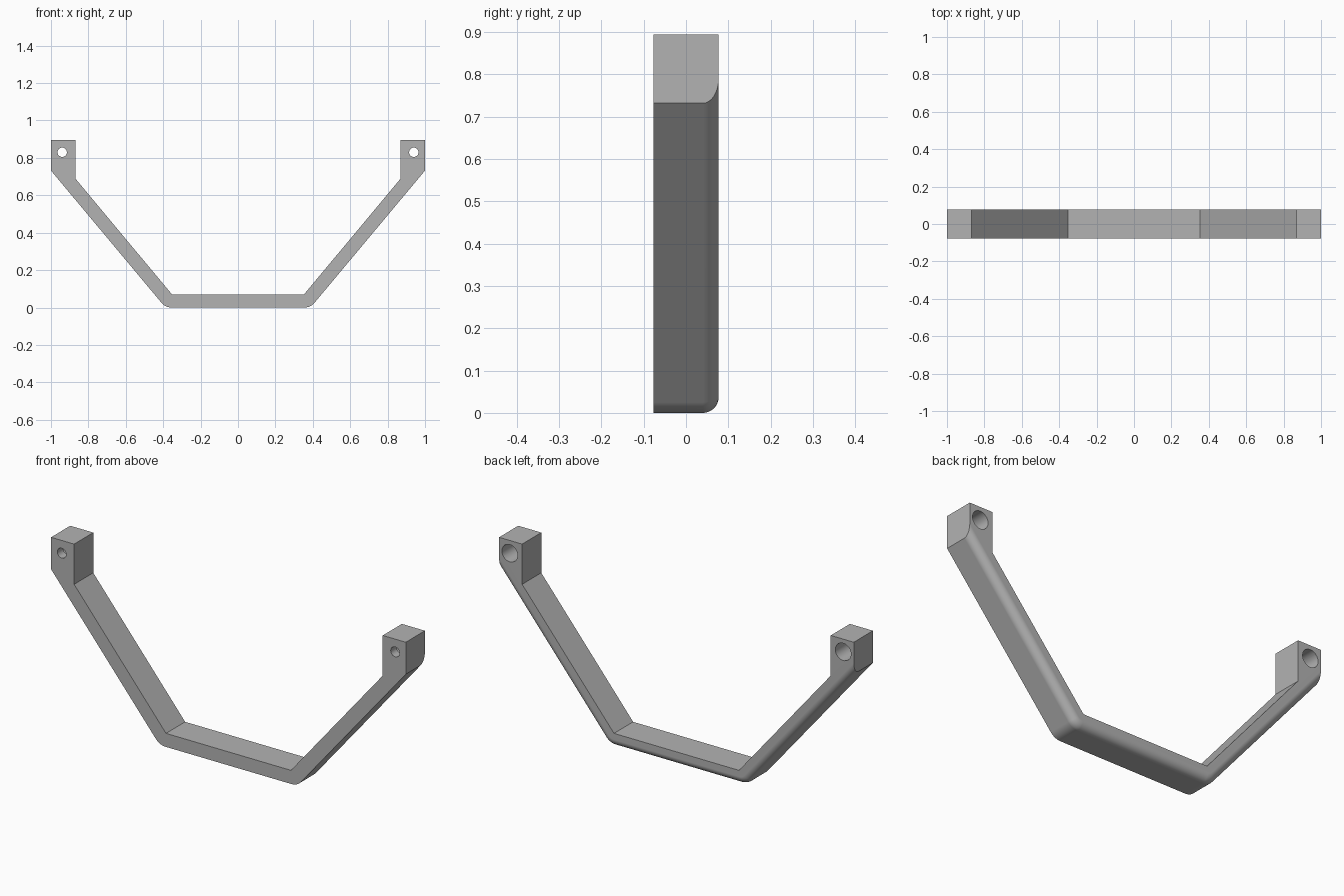
import bpy
import bmesh
import math
from mathutils import Matrix

HALF_DEPTH = 0.077
FILLET = 0.037          # rounding of the outer rear edge
BEND = 0.07             # rounding of the two lower bends
TOP, SHOULDER = 0.895, 0.732
OUTER_FOOT = 0.388      # where the sloping underside would meet the ground
INNER = [(0.87, TOP), (0.87, 0.69), (0.352, 0.069)]
SLOPE = math.atan2(SHOULDER, 1 - OUTER_FOOT)
ARC_STEPS = 8

if "Cube" in bpy.data.objects:
    bpy.data.objects.remove(bpy.data.objects["Cube"], do_unlink=True)

grey = bpy.data.materials.new("mid grey")
grey.use_nodes = True
grey.diffuse_color = (0.45, 0.45, 0.45, 1)
grey.node_tree.nodes["Principled BSDF"].inputs["Base Color"].default_value = grey.diffuse_color


def half_outline(inset):
    """Right half of the handle outline, its underside moved inward by inset."""
    points = INNER[::-1] + [(1, TOP), (1, SHOULDER + inset / math.cos(SLOPE))]
    centre_x = OUTER_FOOT - BEND * math.tan(SLOPE / 2)
    for i in range(ARC_STEPS + 1):
        a = SLOPE * (1 - i / ARC_STEPS)
        r = BEND - inset
        points.append((centre_x + r * math.sin(a), BEND - r * math.cos(a)))
    return points


def outline(inset):
    half = half_outline(inset)
    return half + [(-x, z) for x, z in reversed(half)]


# Handle: outline lofted from front to back, with a rounded rear lower edge
layers = [(-HALF_DEPTH, 0)]
for i in range(ARC_STEPS + 1):
    a = math.pi / 2 * i / ARC_STEPS
    layers.append((HALF_DEPTH - FILLET + FILLET * math.sin(a), FILLET * (1 - math.cos(a))))

bm = bmesh.new()
rings = [[bm.verts.new((x, y, z)) for x, z in outline(inset)] for y, inset in layers]
for ring in (rings[0], rings[-1]):
    bm.faces.new(ring)
for near, far in zip(rings, rings[1:]):
    for i in range(len(near)):
        j = (i + 1) % len(near)
        bm.faces.new((near[i], near[j], far[j], far[i]))
bmesh.ops.recalc_face_normals(bm, faces=bm.faces)
mesh = bpy.data.meshes.new("handle")
bm.to_mesh(mesh)
bm.free()
mesh.materials.append(grey)
handle = bpy.data.objects.new("handle", mesh)
bpy.context.collection.objects.link(handle)


# Screw holes: narrow through the front, wide counterbore from the back
def cut_hole(name, x, radius, y0, y1):
    bm = bmesh.new()
    place = Matrix.Translation((x, (y0 + y1) / 2, 0.83)) @ Matrix.Rotation(math.pi / 2, 4, "X")
    bmesh.ops.create_cone(bm, cap_ends=True, segments=32, radius1=radius,
                          radius2=radius, depth=y1 - y0, matrix=place)
    data = bpy.data.meshes.new(name)
    bm.to_mesh(data)
    bm.free()
    data.materials.append(grey)
    cutter = bpy.data.objects.new(name, data)
    cutter.hide_render = True
    bpy.context.collection.objects.link(cutter)
    cut = handle.modifiers.new(name, "BOOLEAN")
    cut.operation = "DIFFERENCE"
    cut.solver = "EXACT"
    cut.object = cutter
    bpy.ops.object.modifier_apply(modifier=cut.name)
    bpy.data.objects.remove(cutter, do_unlink=True)


bpy.context.view_layer.objects.active = handle
handle.select_set(True)
for side, x in (("left", 0.94), ("right", -0.94)):
    cut_hole(side + "_screw_hole", x, 0.025, -0.2, 0.2)
    cut_hole(side + "_counterbore", x, 0.044, -0.03, 0.2)

# Smooth the rounded edges while keeping flat faces flat
bpy.ops.object.shade_smooth_by_angle(angle=math.radians(30))
weighted = handle.modifiers.new("flat faces", "WEIGHTED_NORMAL")
weighted.keep_sharp = True
